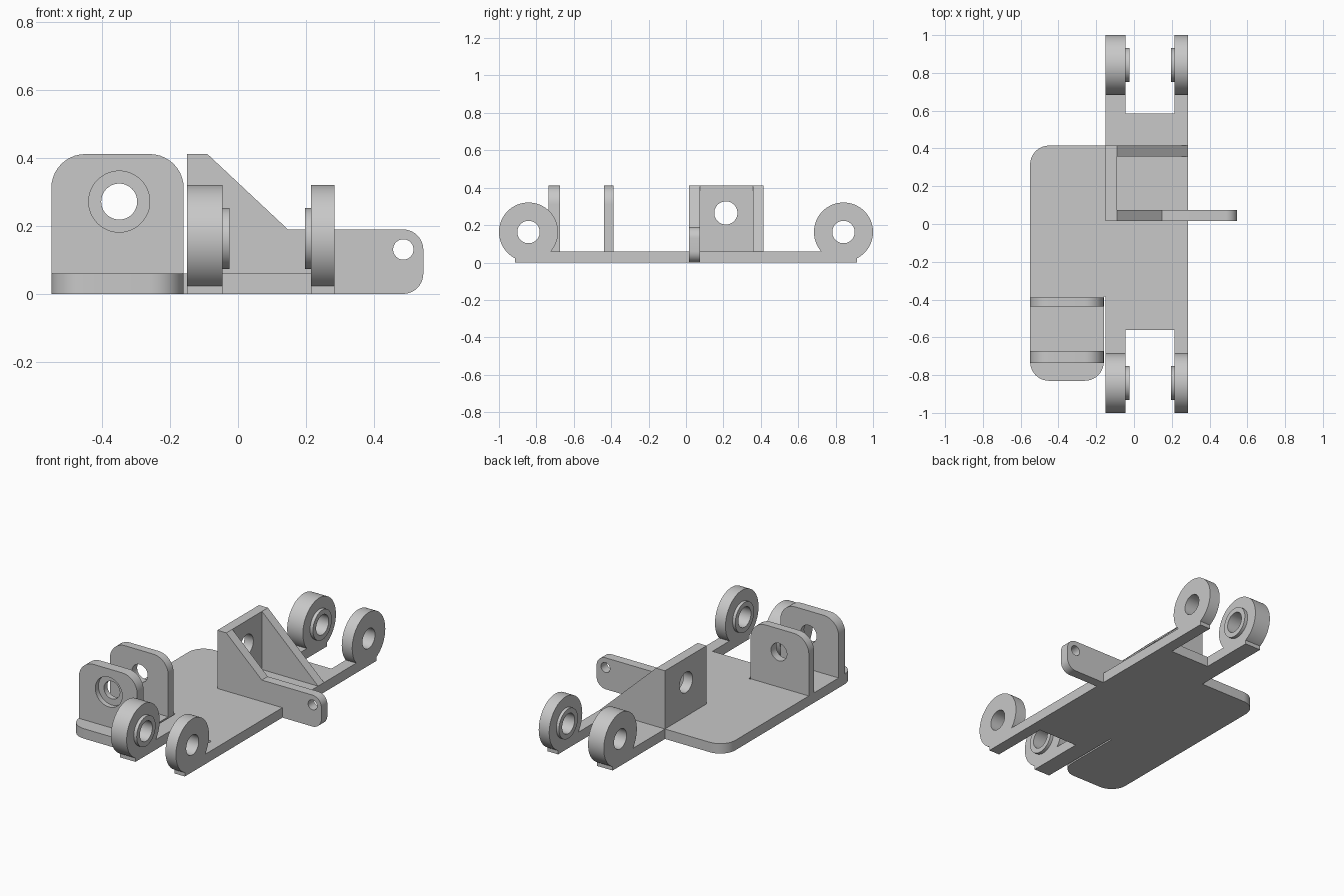
import bpy, bmesh, math
from mathutils import Vector

cube = bpy.data.objects.get("Cube")
if cube:
    bpy.data.objects.remove(cube)

grey = bpy.data.materials.new("plain grey")
grey.use_nodes = True
grey.diffuse_color = (0.58, 0.58, 0.58, 1)
grey.node_tree.nodes["Principled BSDF"].inputs["Base Color"].default_value = grey.diffuse_color

# Which coordinates (u, v, depth) become x, y, z for each extrusion axis
PLACE = {"x": lambda u, v, d: (d, u, v),
         "y": lambda u, v, d: (u, d, v),
         "z": lambda u, v, d: (u, v, d)}


def circle(u, v, r, n=48):
    return [(u + r * math.cos(math.tau * i / n), v + r * math.sin(math.tau * i / n))
            for i in range(n)]


def rounded(points, steps=10):
    """Outline from (u, v) corners; a third value rounds a right-angled corner."""
    out = []
    for i, p in enumerate(points):
        corner = Vector(p[:2])
        if len(p) == 2:
            out.append(tuple(corner))
            continue
        a = (Vector(points[i - 1][:2]) - corner).normalized()
        b = (Vector(points[(i + 1) % len(points)][:2]) - corner).normalized()
        centre = corner + p[2] * (a + b)
        for s in range(steps + 1):
            t = math.pi / 2 * s / steps
            out.append(tuple(centre - p[2] * (b * math.cos(t) + a * math.sin(t))))
    return out


def slab(name, axis, start, end, outline, *holes):
    """Flat outline with holes, extruded along an axis."""
    bm = bmesh.new()
    place = PLACE[axis]
    for loop in (outline, *holes):
        verts = [bm.verts.new(place(u, v, start)) for u, v in loop]
        for i, vert in enumerate(verts):
            bm.edges.new((verts[i - 1], vert))
    bmesh.ops.triangle_fill(bm, edges=bm.edges[:], use_beauty=True,
                            normal=place(0, 0, 1))
    result = bmesh.ops.extrude_face_region(bm, geom=bm.faces[:], use_keep_orig=True)
    moved = [g for g in result["geom"] if isinstance(g, bmesh.types.BMVert)]
    bmesh.ops.translate(bm, verts=moved, vec=place(0, 0, end - start))
    bmesh.ops.recalc_face_normals(bm, faces=bm.faces[:])
    mesh = bpy.data.meshes.new(name)
    bm.to_mesh(mesh)
    bm.free()
    mesh.materials.append(grey)
    obj = bpy.data.objects.new(name, mesh)
    bpy.context.collection.objects.link(obj)
    bpy.ops.object.select_all(action="DESELECT")
    obj.select_set(True)
    bpy.context.view_layer.objects.active = obj
    bpy.ops.object.shade_smooth_by_angle(angle=math.radians(30))
    return obj


FLOOR, TOP = 0.06, 0.412

# Base plate with four arms and the side wing
slab("base_plate", "z", 0, FLOOR, rounded([
    (-0.55, -0.83, 0.1), (-0.16, -0.83, 0.1), (-0.16, -0.385), (-0.15, -0.385),
    (-0.15, -0.915), (-0.045, -0.915), (-0.045, -0.56), (0.215, -0.56),
    (0.215, -0.915), (0.285, -0.915), (0.285, 0.915), (0.215, 0.915),
    (0.215, 0.585), (-0.045, 0.585), (-0.045, 0.915), (-0.15, 0.915),
    (-0.15, 0.415), (-0.55, 0.415, 0.1)]))

# Eyes with inner bosses at the ends of the arms
for end, y in (("front", -0.842), ("back", 0.842)):
    bore = circle(y, 0.163, 0.06)
    for side, outer, inner, boss in (("right", -0.15, -0.045, -0.025),
                                     ("left", 0.285, 0.215, 0.197)):
        slab(f"{end}_{side}_eye", "x", min(outer, inner), max(outer, inner),
             circle(y, 0.163, 0.158, 64), bore)
        slab(f"{end}_{side}_boss", "x", min(inner, boss), max(inner, boss),
             circle(y, 0.163, 0.09), bore)

# Two upright lugs on the wing; the front one is counterbored
lug = rounded([(-0.55, FLOOR), (-0.16, FLOOR), (-0.16, TOP, 0.1), (-0.55, TOP, 0.1)])
small_hole = circle(-0.35, 0.272, 0.053)
slab("front_lug_counterbore", "y", -0.735, -0.705, lug, circle(-0.35, 0.272, 0.09))
slab("front_lug", "y", -0.705, -0.673, lug, small_hole)
slab("back_lug", "y", -0.438, -0.388, lug, small_hole)

# Bracket: front gusset with a pierced tab, rear gusset, joining wall
slab("tab_gusset", "y", 0.017, 0.074, rounded([
    (-0.15, FLOOR), (0.285, FLOOR), (0.285, 0), (0.546, 0, 0.06),
    (0.546, 0.19, 0.06), (0.147, 0.19), (-0.09, TOP), (-0.15, TOP)]),
    circle(0.487, 0.131, 0.03))
slab("rear_gusset", "y", 0.358, 0.415,
     [(-0.15, FLOOR), (0.285, FLOOR), (-0.09, TOP), (-0.15, TOP)])
slab("bracket_wall", "x", -0.15, -0.09,
     [(0.074, FLOOR), (0.358, FLOOR), (0.358, TOP), (0.074, TOP)],
     circle(0.213, 0.265, 0.062))
